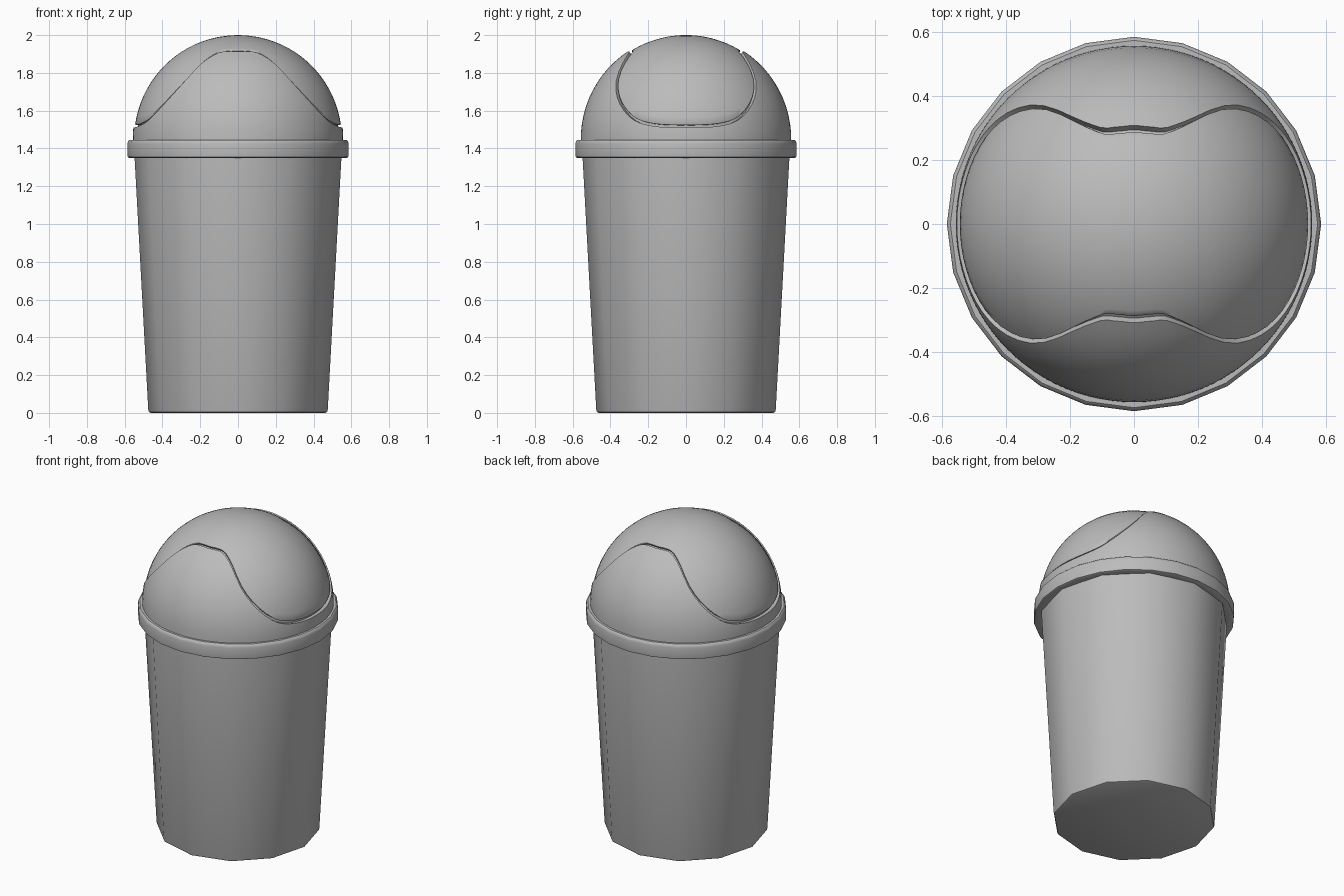
import bpy, bmesh, math

cube = bpy.data.objects.get("Cube")
if cube:
    bpy.data.objects.remove(cube, do_unlink=True)

grey = bpy.data.materials.new("grey plastic")
grey.use_nodes = True
colour = (0.5, 0.5, 0.5, 1)
grey.diffuse_color = colour
grey.node_tree.nodes["Principled BSDF"].inputs["Base Color"].default_value = colour

CENTRE = 1.45     # height of the dome centre
LID_R = 0.55
SHELL_R = 0.557
SEGMENTS = 96


def build(name, rings, cap_start=False, cap_end=False, angle=40):
    """Skin a list of closed rings of points into a smooth shaded object."""
    bm = bmesh.new()
    rows = [[bm.verts.new(p) for p in ring] for ring in rings]
    n = len(rows[0])
    for low, high in zip(rows, rows[1:]):
        for i in range(n):
            j = (i + 1) % n
            bm.faces.new((low[i], low[j], high[j], high[i]))
    if cap_start:
        bm.faces.new(rows[0][::-1])
    if cap_end:
        bm.faces.new(rows[-1])
    mesh = bpy.data.meshes.new(name)
    bm.to_mesh(mesh)
    bm.free()
    mesh.materials.append(grey)
    obj = bpy.data.objects.new(name, mesh)
    bpy.context.collection.objects.link(obj)
    bpy.ops.object.select_all(action="DESELECT")
    obj.select_set(True)
    bpy.context.view_layer.objects.active = obj
    bpy.ops.object.shade_smooth_by_angle(angle=math.radians(angle))
    return obj


def lathe(profile, sides):
    turns = [math.tau * i / sides for i in range(sides)]
    return [[(r * math.cos(a), r * math.sin(a), z) for a in turns] for r, z in profile]


# Height of the lid edge above the dome centre, every ten degrees from side to front
EDGE = [0.075, 0.076, 0.085, 0.112, 0.18, 0.28, 0.405, 0.458, 0.468, 0.468]


def edge_height(a):
    """Smooth lid edge, mirrored into all four quarters."""
    t = math.degrees(math.atan2(abs(math.sin(a)), abs(math.cos(a)))) / 10
    k = min(int(t), 8)
    f = t - k
    p0, p1, p2, p3 = (EDGE[9 - abs(9 - abs(i))] for i in range(k - 1, k + 3))
    return p1 + f / 2 * (p2 - p0 + f * (2*p0 - 5*p1 + 4*p2 - p3 + f * (3*(p1 - p2) + p3 - p0)))


def lid_angle(a):
    return math.asin(edge_height(a) / LID_R)


def shell_angle(a):
    h = edge_height(a)
    return math.asin((h - 0.004 - 0.012 * (1 - h / 0.47)) / SHELL_R)


def dome_ring(radius, elevation):
    ring = []
    for i in range(SEGMENTS):
        a = math.tau * i / SEGMENTS
        e = elevation(a)
        ring.append((radius * math.cos(e) * math.cos(a),
                     radius * math.cos(e) * math.sin(a),
                     CENTRE + radius * math.sin(e)))
    return ring


# Tapered twelve-sided bin with a softened bottom edge
build("bin_body", lathe([(0.462, 0), (0.471, 0.004), (0.475, 0.015),
                         (0.548, 1.36), (0.548, 1.4)], 12), cap_start=True)

# Rim collar that grips the top of the bin
build("rim_collar", lathe([(0.53, 1.355), (0.575, 1.35), (0.583, 1.354), (0.585, 1.365),
                           (0.585, 1.425), (0.582, 1.438), (0.574, 1.445),
                           (0.553, 1.445), (0.54, 1.445)], 24))

# Fixed dome shell, rising to the front and back, with a tucked-in edge
STEPS = 12
shell = [dome_ring(SHELL_R, lambda a, t=i / STEPS: -0.02 * (1 - t) + shell_angle(a) * t)
         for i in range(STEPS + 1)]
shell.append(dome_ring(0.532, shell_angle))
build("dome_shell", shell)

# Swinging lid: hidden flange, rounded edge, then the sphere up to its crown
lid = [dome_ring(0.53, lambda a: lid_angle(a) - 0.06),
       dome_ring(0.534, lid_angle),
       dome_ring(0.547, lid_angle)]
for i in range(20):
    lid.append(dome_ring(LID_R, lambda a, t=i / 20:
                         (lid_angle(a) + 0.008) * (1 - t) + math.pi / 2 * t))
build("swing_lid", lid, cap_end=True)
